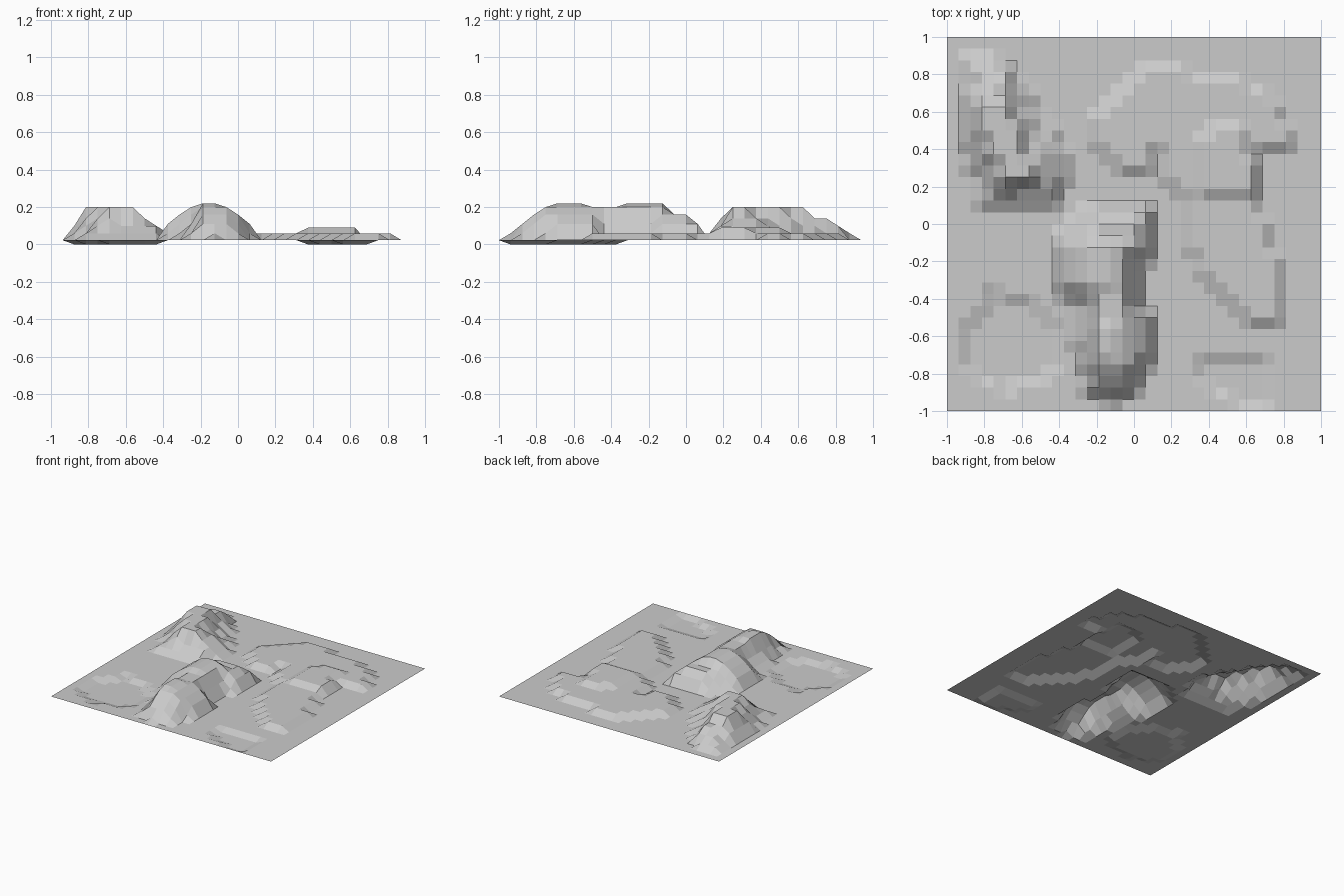
import bpy, bmesh

N, BASE = 32, 0.023

# Contours of each landform: height, outline polygon
left_hill = [
    (.06, [(-.9, .4), (-.9, .9), (-.72, .9), (-.58, .72), (-.47, .55), (-.36, .4), (-.36, .22), (-.43, .11), (-.83, .11), (-.85, .2)]),
    (.10, [(-.89, .42), (-.89, .7), (-.83, .83), (-.7, .83), (-.6, .7), (-.52, .5), (-.42, .36), (-.42, .17), (-.77, .17), (-.83, .3)]),
    (.14, [(-.83, .36), (-.83, .7), (-.77, .76), (-.67, .76), (-.6, .55), (-.49, .38), (-.49, .22), (-.72, .17)]),
    (.20, [(-.83, .48), (-.83, .64), (-.67, .64), (-.61, .5), (-.55, .32), (-.55, .23), (-.7, .23), (-.77, .36)]),
]
center_hill = [
    (.06, [(-.39, -.03), (-.39, -.39), (-.33, -.4), (-.33, -.66), (-.27, -.7), (-.27, -.89), (-.1, -.95), (.01, -.89),
           (.07, -.78), (.07, -.48), (.01, -.45), (.01, -.2), (.07, -.2), (.07, .07), (-.26, .07), (-.32, .02)]),
    (.11, [(-.38, -.1), (-.38, -.33), (-.3, -.45), (-.26, -.8), (-.18, -.89), (-.05, -.89), (.07, -.74), (.07, -.5),
           (.01, -.45), (.01, -.2), (.07, -.18), (.07, .07), (-.2, .07), (-.32, -.04)]),
    (.16, [(-.32, -.11), (-.32, -.33), (-.24, -.45), (-.24, -.78), (-.18, -.82), (-.05, -.82), (.01, -.74), (.01, -.5),
           (-.05, -.44), (-.05, -.2), (.01, -.15), (.01, .01), (-.2, .01)]),
    (.20, [(-.26, -.11), (-.26, -.33), (-.2, -.42), (-.2, -.76), (-.05, -.76), (-.05, -.1)]),
    (.22, [(-.2, -.11), (-.2, -.32), (-.12, -.32), (-.12, -.11)]),
    (.22, [(-.2, -.55), (-.2, -.7), (-.11, -.7), (-.11, -.55)]),
]
low_plateau = [
    (.06, [(-.2, .39), (-.2, .57), (-.1, .7), (0, .76), (.02, .82), (.3, .82), (.38, .77), (.6, .76), (.7, .7), (.8, .63),
           (.82, .43), (.63, .43), (.63, .12), (.7, .05), (.7, -.1), (.76, -.13), (.76, -.51), (.62, -.51), (.5, -.38),
           (.38, -.26), (.3, -.1), (.3, .17), (.18, .2), (.18, .36), (.07, .42), (.07, .3), (-.07, .3)]),
    (.09, [(.36, .18), (.64, .18), (.64, .36), (.57, .38), (.57, .51), (.43, .51), (.36, .44)]),
]
basins = [
    (0, [(-.89, -.56), (-.89, -.74), (-.8, -.83), (-.66, -.89), (-.55, -.83), (-.43, -.8), (-.43, -.55), (-.55, -.39),
         (-.8, -.37), (-.82, -.5)]),
    (0, [(.36, -.74), (.7, -.74), (.7, -.95), (.55, -.95), (.5, -.89), (.36, -.87)]),
]


def inside(x, y, poly):
    hit = False
    for (x1, y1), (x2, y2) in zip(poly, poly[1:] + poly[:1]):
        if (y1 > y) != (y2 > y) and x < x1 + (y - y1) * (x2 - x1) / (y2 - y1):
            hit = not hit
    return hit


# Terrain sheet: square grid stepped to the contour heights
bm = bmesh.new()
bmesh.ops.create_grid(bm, x_segments=N, y_segments=N, size=1)
for v in bm.verts:
    v.co.z = BASE
    for z, poly in left_hill + center_hill + low_plateau + basins:
        if inside(v.co.x, v.co.y, poly):
            v.co.z = z if z < BASE else max(v.co.z, z)
mesh = bpy.data.meshes.new("terrain")
bm.to_mesh(mesh)
bm.free()
bpy.context.collection.objects.link(bpy.data.objects.new("terrain", mesh))
